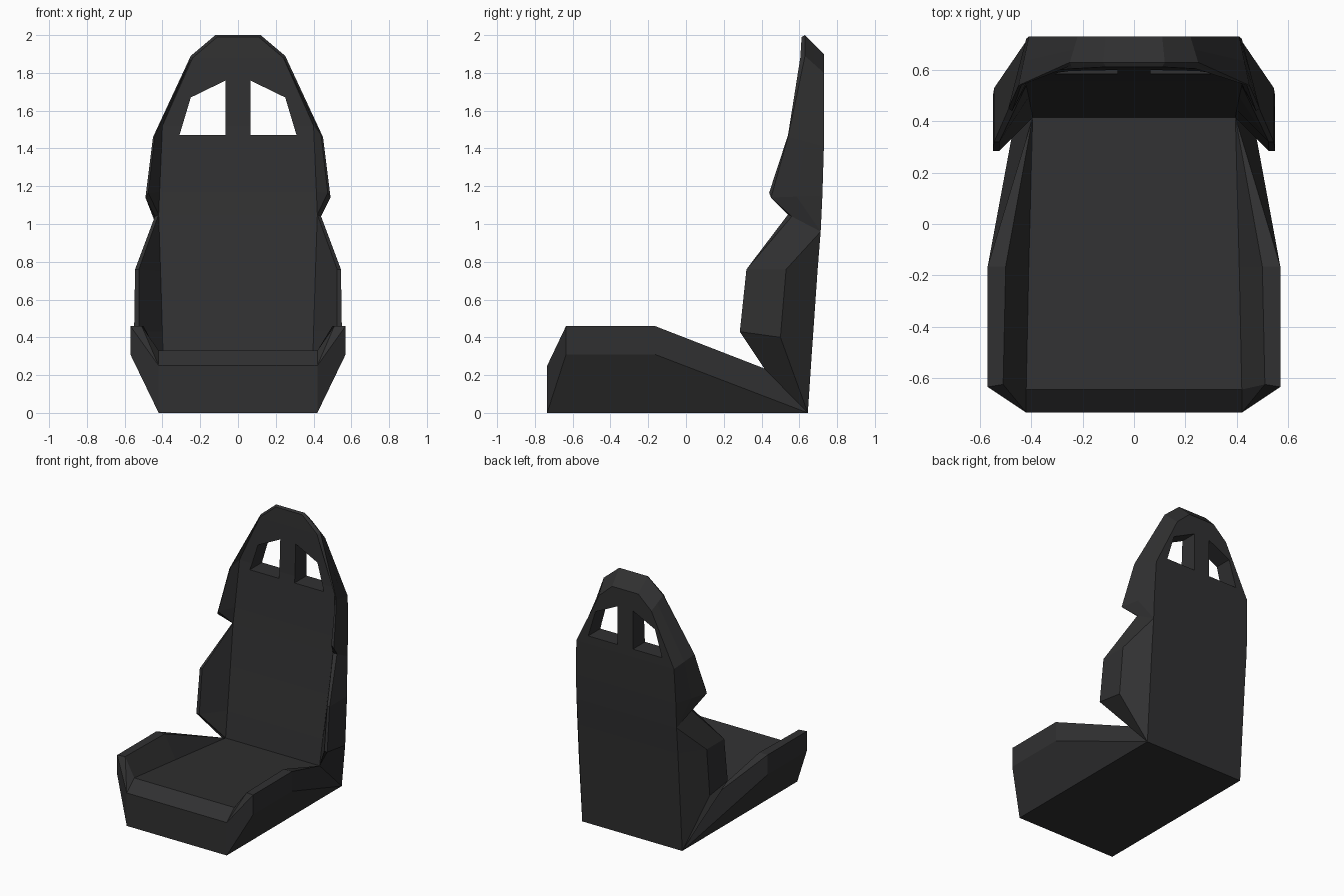
import bpy, bmesh

if "Cube" in bpy.data.objects:
    bpy.data.objects.remove(bpy.data.objects["Cube"])

# Right-half cross-sections, ordered: inner surface, ridge inner, ridge outer, outer side, back/bottom edge
FRONT_TOP, FRONT_LOW = (.42, -.735, .25), (.42, -.735, 0)
HINGE_TOP, HINGE_LOW = (.395, .415, .235), (.42, .645, 0)

# Cushion, from front lip to hinge
cushion = [
    [FRONT_TOP, FRONT_TOP, FRONT_TOP, FRONT_LOW, FRONT_LOW],
    [(.42, -.645, .33), (.51, -.625, .46), (.57, -.635, .46), (.57, -.635, .31), FRONT_LOW],
    [(.41, -.165, .287), (.50, -.165, .46), (.57, -.165, .46), (.57, -.165, .31), (.42, -.165, 0)],
    [HINGE_TOP, HINGE_TOP, HINGE_TOP, HINGE_LOW, HINGE_LOW],
]
# Backrest, from hinge to head: lower bolster, notch, shoulder bolster, head
NOTCH_IN, NOTCH_BACK = (.42, .54, 1.05), (.42, .713, .96)
backrest = [
    [(.40, .445, .43), (.525, .285, .43), (.55, .285, .43), (.55, .50, .40), (.42, .665, .30)],
    [(.41, .495, .75), (.525, .32, .76), (.545, .32, .76), (.545, .53, .76), (.42, .697, .76)],
    [NOTCH_IN, NOTCH_IN, (.44, .56, 1.04), NOTCH_BACK, NOTCH_BACK],
    [(.415, .555, 1.17), (.475, .44, 1.165), (.49, .45, 1.14), (.455, .586, 1.145), (.42, .722, 1.15)],
    [(.40, .59, 1.52), (.44, .54, 1.47), (.45, .54, 1.46), (.43, .635, 1.435), (.41, .73, 1.41)],
    [(.24, .605, 1.88), (.245, .617, 1.885), (.25, .63, 1.89), (.235, .68, 1.845), (.22, .73, 1.80)],
    [(.11, .612, 1.99), (.115, .621, 1.995), (.12, .63, 2.0), (.115, .68, 1.95), (.11, .73, 1.90)],
]


def finish(bm, name):
    bmesh.ops.recalc_face_normals(bm, faces=bm.faces)
    me = bpy.data.meshes.new(name)
    bm.to_mesh(me)
    bm.free()
    ob = bpy.data.objects.new(name, me)
    bpy.context.collection.objects.link(ob)
    return ob


def loft(sections, name):
    """Skin mirrored half sections into one closed, welded shell."""
    bm = bmesh.new()
    cache = {}

    def vert(co):
        if co not in cache:
            cache[co] = bm.verts.new(co)
        return cache[co]

    def face(vs):
        vs = list(dict.fromkeys(vs))
        if len(vs) > 2 and not bm.faces.get(vs):
            bm.faces.new(vs)

    rings = []
    for half in sections:
        mirrored = [(-x, y, z) for x, y, z in reversed(half)]
        rings.append([vert(c) for c in half + mirrored])
    n = len(rings[0])
    for a, b in zip(rings, rings[1:]):
        for i in range(n):
            j = (i + 1) % n
            face([a[i], a[j], b[j], b[i]])
    for r in (rings[0], rings[-1]):
        for i in range(n // 2 - 1):
            face([r[i], r[i + 1], r[n - 2 - i], r[n - 1 - i]])
    return finish(bm, name)


def window_cutter():
    """Two mirrored prisms for the harness openings."""
    outline = [(.065, 1.47), (.31, 1.47), (.25, 1.67), (.065, 1.76)]
    bm = bmesh.new()
    for s in (1, -1):
        f = bm.faces.new([bm.verts.new((s * x, .4, z)) for x, z in outline])
        ext = bmesh.ops.extrude_face_region(bm, geom=[f])
        moved = [g for g in ext["geom"] if isinstance(g, bmesh.types.BMVert)]
        bmesh.ops.translate(bm, verts=moved, vec=(0, .6, 0))
    return finish(bm, "window_cutter")


# Seat shell with harness openings
seat = loft(cushion + backrest, "seat")
cutter = window_cutter()
cutter.hide_render = True
mod = seat.modifiers.new("windows", 'BOOLEAN')
mod.operation = 'DIFFERENCE'
mod.solver = 'EXACT'
mod.object = cutter
bpy.context.view_layer.objects.active = seat
bpy.ops.object.modifier_apply(modifier=mod.name)
bpy.data.objects.remove(cutter)

# Dark upholstery
mat = bpy.data.materials.new("dark_upholstery")
mat.diffuse_color = (.03, .03, .031, 1)
mat.use_nodes = True
mat.node_tree.nodes["Principled BSDF"].inputs["Base Color"].default_value = mat.diffuse_color
seat.data.materials.clear()
seat.data.materials.append(mat)
